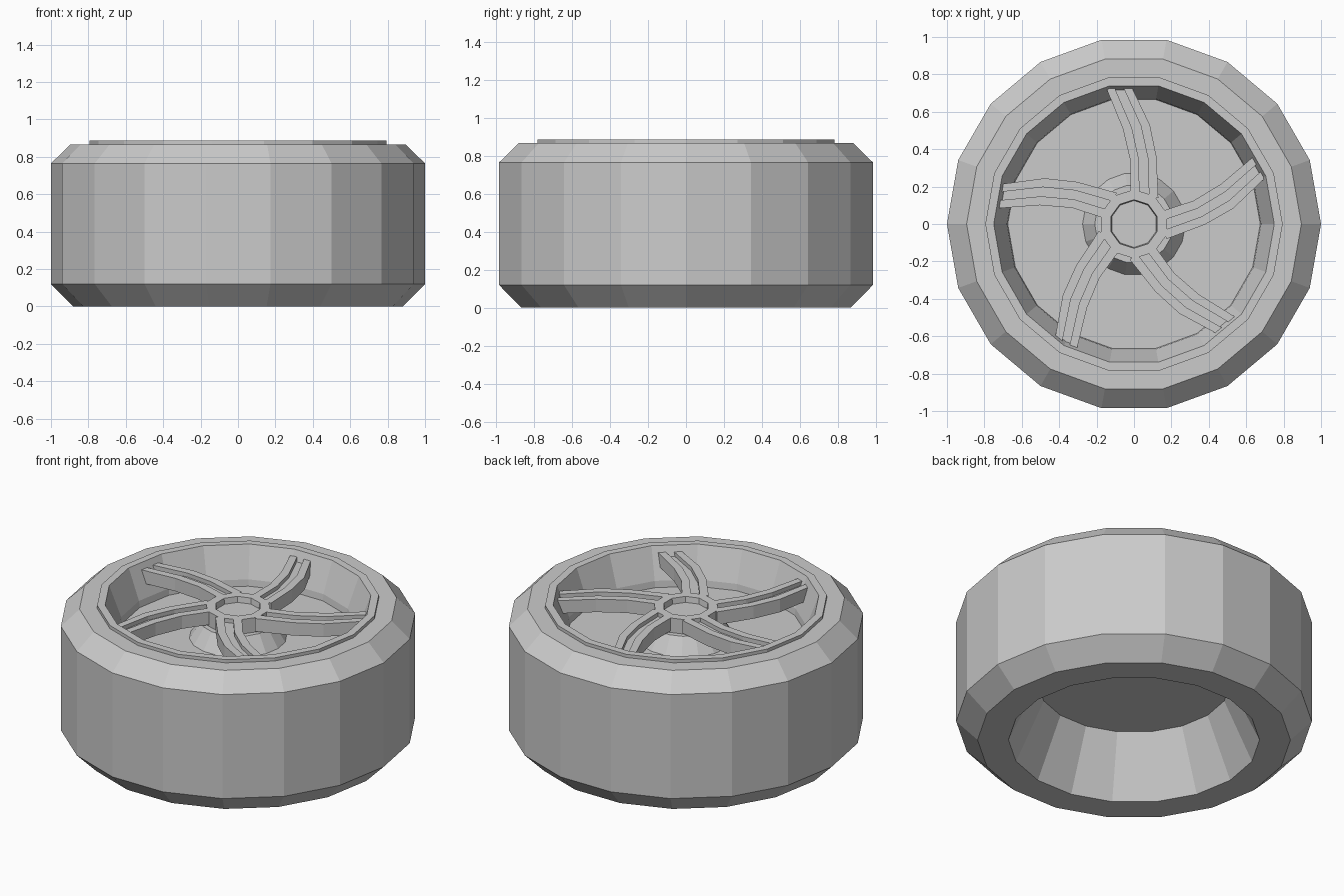
import bpy
from math import cos, sin, tau, radians

if "Cube" in bpy.data.objects:
    bpy.data.objects.remove(bpy.data.objects["Cube"])


def make(name, verts, faces):
    mesh = bpy.data.meshes.new(name)
    mesh.from_pydata(verts, [], faces)
    mesh.update()
    obj = bpy.data.objects.new(name, mesh)
    bpy.context.collection.objects.link(obj)
    return obj


def lathe(name, profile, sides, start=0.0):
    """Spin an (r, z) profile around z; end rings at r > 0 stay open, r == 0 closes."""
    verts, rings = [], []
    for r, z in profile:
        n = sides if r > 0 else 1
        rings.append([len(verts) + i for i in range(n)])
        verts += [(r * cos(start + tau * i / sides), r * sin(start + tau * i / sides), z)
                  for i in range(n)]
    faces = []
    for a, b in zip(rings, rings[1:]):
        if len(a) == 1:                       # flat cap at the start
            faces.append(b[::-1])
        elif len(b) == 1:                     # flat cap at the end
            faces.append(a)
        else:
            faces += [(a[i], a[(i + 1) % sides], b[(i + 1) % sides], b[i])
                      for i in range(sides)]
    return make(name, verts, faces)


# Tyre with the hollow, capped back
lathe("tyre", [(0, 0.36), (0.54, 0.36), (0.706, 0), (0.88, 0), (1, 0.12),
               (1, 0.765), (0.895, 0.867), (0.795, 0.867)], 18)

# Raised rim lip, tapered barrel and wheel floor
lathe("rim", [(0.795, 0.865), (0.795, 0.887), (0.75, 0.887), (0.68, 0.70),
              (0.675, 0.66), (0, 0.66)], 18)

# Conical hub base on the floor
lathe("hub_base", [(0.275, 0.66), (0.21, 0.76), (0, 0.76)], 18)

# Hub plate with a shallow recessed centre
lathe("hub", [(0, 0.755), (0.185, 0.755), (0.185, 0.85), (0.13, 0.85),
              (0.125, 0.815), (0, 0.815)], 10, radians(90))

# Curved spokes: a grooved cross-section swept between a left and a right edge
LEFT = [(-0.02, 0.14), (-0.02, 0.34), (-0.06, 0.51), (-0.15, 0.73)]
RIGHT = [(0.13, 0.14), (0.12, 0.36), (0.085, 0.53), (-0.016, 0.74)]
SECTION = [(0, 0.77), (1, 0.77), (1, 0.85), (0.67, 0.85), (0.67, 0.825),
           (0.33, 0.825), (0.33, 0.85), (0, 0.85)]


def spoke(index):
    a = -tau * index / 5
    verts = []
    for (lx, ly), (rx, ry) in zip(LEFT, RIGHT):
        for t, z in SECTION:
            x, y = lx + (rx - lx) * t, ly + (ry - ly) * t
            verts.append((x * cos(a) - y * sin(a), x * sin(a) + y * cos(a), z))
    n = len(SECTION)
    faces = [(s * n + i, s * n + n + i, s * n + n + (i + 1) % n, s * n + (i + 1) % n)
             for s in range(len(LEFT) - 1) for i in range(n)]
    last = (len(LEFT) - 1) * n
    faces += [tuple(range(n)), tuple(range(last + n - 1, last - 1, -1))]
    make(f"spoke_{index + 1}", verts, faces)


for k in range(5):
    spoke(k)
